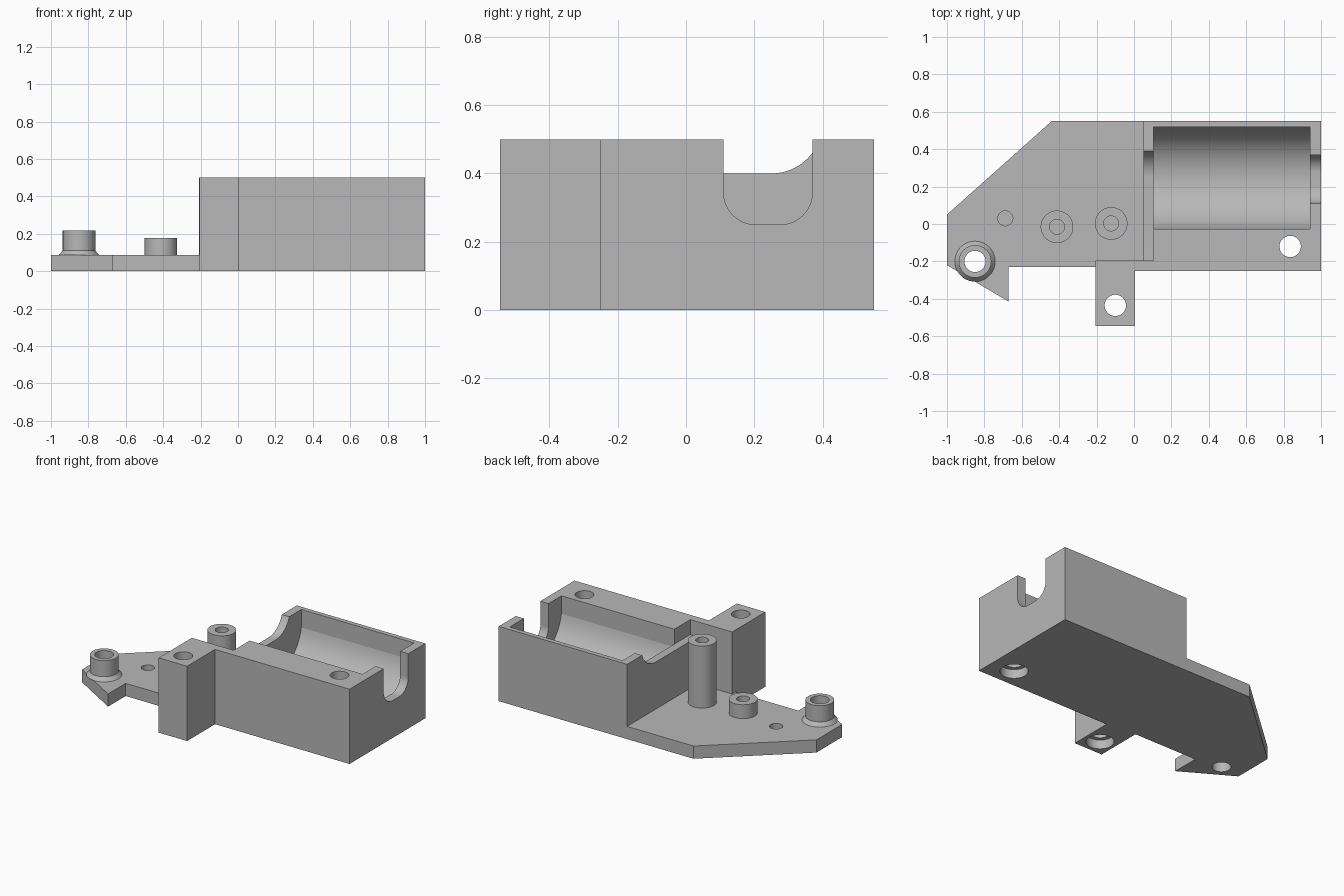
import bpy, bmesh, math
from math import sin, cos, radians

old = bpy.data.objects.get("Cube")
if old:
    bpy.data.objects.remove(old, do_unlink=True)

grey = bpy.data.materials.new("plain_grey")
grey.use_nodes = True
colour = (0.48, 0.48, 0.48, 1)
grey.diffuse_color = colour
grey.node_tree.nodes["Principled BSDF"].inputs["Base Color"].default_value = colour


def finish(name, bm):
    bmesh.ops.recalc_face_normals(bm, faces=bm.faces)
    mesh = bpy.data.meshes.new(name)
    bm.to_mesh(mesh)
    bm.free()
    mesh.materials.append(grey)
    obj = bpy.data.objects.new(name, mesh)
    bpy.context.collection.objects.link(obj)
    return obj


def prism(name, outline, lo, hi, axis="z"):
    """Extrude an outline along z (x, y points) or along x (y, z points)."""
    place = (lambda p, t: (t, *p)) if axis == "x" else (lambda p, t: (*p, t))
    bm = bmesh.new()
    bottom = [bm.verts.new(place(p, lo)) for p in outline]
    top = [bm.verts.new(place(p, hi)) for p in outline]
    bm.faces.new(bottom)
    bm.faces.new(top)
    n = len(outline)
    for i in range(n):
        j = (i + 1) % n
        bm.faces.new((bottom[i], bottom[j], top[j], top[i]))
    return finish(name, bm)


def arc(centre, radius, start, end, steps=16):
    angles = [radians(start + (end - start) * i / steps) for i in range(steps + 1)]
    return [(centre[0] + radius * cos(a), centre[1] + radius * sin(a)) for a in angles]


def drill(centre, radius, lo, hi):
    return prism("drill_cutter", arc(centre, radius, 0, 360, 64)[:-1], lo, hi)


def lathe(name, centre, profile, steps=64):
    """Revolve a closed (radius, z) profile into a ring."""
    bm = bmesh.new()
    rings = []
    for i in range(steps):
        a = 2 * math.pi * i / steps
        rings.append([bm.verts.new((centre[0] + r * cos(a), centre[1] + r * sin(a), z))
                      for r, z in profile])
    n = len(profile)
    for i in range(steps):
        a, b = rings[i], rings[(i + 1) % steps]
        for k in range(n):
            m = (k + 1) % n
            bm.faces.new((a[k], b[k], b[m], a[m]))
    return finish(name, bm)


def cut(obj, cutters):
    for c in cutters:
        mod = obj.modifiers.new("cut", "BOOLEAN")
        mod.operation = "DIFFERENCE"
        mod.solver = "EXACT"
        mod.object = c
        c.hide_render = True
    graph = bpy.context.evaluated_depsgraph_get()
    mesh = bpy.data.meshes.new_from_object(obj.evaluated_get(graph))
    obj.modifiers.clear()
    obj.data = mesh
    for c in cutters:
        bpy.data.objects.remove(c, do_unlink=True)


PLATE, TOP = 0.085, 0.5
LEFT, INNER, END = 0.05, 0.105, 0.94
corner_hole, tab_hole, block_hole = (-0.85, -0.2), (-0.1, -0.435), (0.835, -0.12)
tall_post, short_post, pilot = (-0.122, 0.003), (-0.412, -0.015), (-0.688, 0.03)

# Thin base plate with sloped corner and pointed ear
plate = prism("base_plate", [
    (-1, 0.05), (-0.44, 0.55), (LEFT, 0.55), (LEFT, -0.195), (-0.205, -0.195),
    (-0.205, -0.23), (-0.67, -0.23), (-0.67, -0.415), (-1, -0.22)], 0, PLATE)
cut(plate, [drill(corner_hole, 0.057, -0.1, 0.2)]
    + [drill(p, 0.04, 0.03, 0.2) for p in (tall_post, short_post, pilot)])

# Tall housing with side mounting tab
housing = prism("housing", [
    (1, 0.55), (1, -0.25), (0.005, -0.25), (0.005, -0.545), (-0.205, -0.545),
    (-0.205, -0.195), (LEFT, -0.195), (LEFT, 0.55)], 0, TOP)

# Cradle cavity with rounded floor
mid, half, rim, floor = 0.246, 0.273, 0.38, 0.155
sag = rim - floor
radius = (half ** 2 + sag ** 2) / (2 * sag)
spread = math.degrees(math.asin(half / radius))
cradle = prism("cradle_cutter",
               [(mid + half, 0.7), (mid - half, 0.7)]
               + arc((mid, floor + radius), radius, 270 - spread, 270 + spread, 28),
               INNER, END, "x")

# Rounded slot in the end wall
slot = prism("slot_cutter",
             [(0.37, 0.7), (0.11, 0.7)]
             + arc((0.205, 0.345), 0.095, 180, 270)
             + arc((0.275, 0.345), 0.095, 270, 360), END - 0.02, 1.1, "x")

# Lowered inner end wall, sweeping up to the back
sweep = prism("sweep_cutter",
              [(0.391, 0.7), (-0.195, 0.7), (-0.195, 0.4)]
              + arc((0.25, 0.55), 0.15, 270, 340), LEFT - 0.1, INNER, "x")

# Screw holes with shallow counterbores underneath
bores = []
for p in (tab_hole, block_hole):
    bores += [drill(p, 0.057, -0.1, 0.7), drill(p, 0.084, -0.1, 0.06)]
cut(housing, [cradle, slot, sweep] + bores)

# Hollow posts standing on the plate
for name, p, height in (("tall_post", tall_post, TOP), ("short_post", short_post, 0.178)):
    lathe(name, p, [(0.04, PLATE), (0.087, PLATE), (0.087, height), (0.04, height)])
lathe("corner_post", corner_hole, [
    (0.057, PLATE), (0.108, PLATE), (0.087, 0.11), (0.087, 0.218), (0.057, 0.218)])

# Smooth the curved walls, keep every edge crisp
for obj in bpy.context.scene.objects:
    if obj.type == "MESH" and grey.name in obj.data.materials:
        bpy.ops.object.select_all(action="DESELECT")
        obj.select_set(True)
        bpy.context.view_layer.objects.active = obj
        bpy.ops.object.shade_smooth_by_angle(angle=radians(11))
